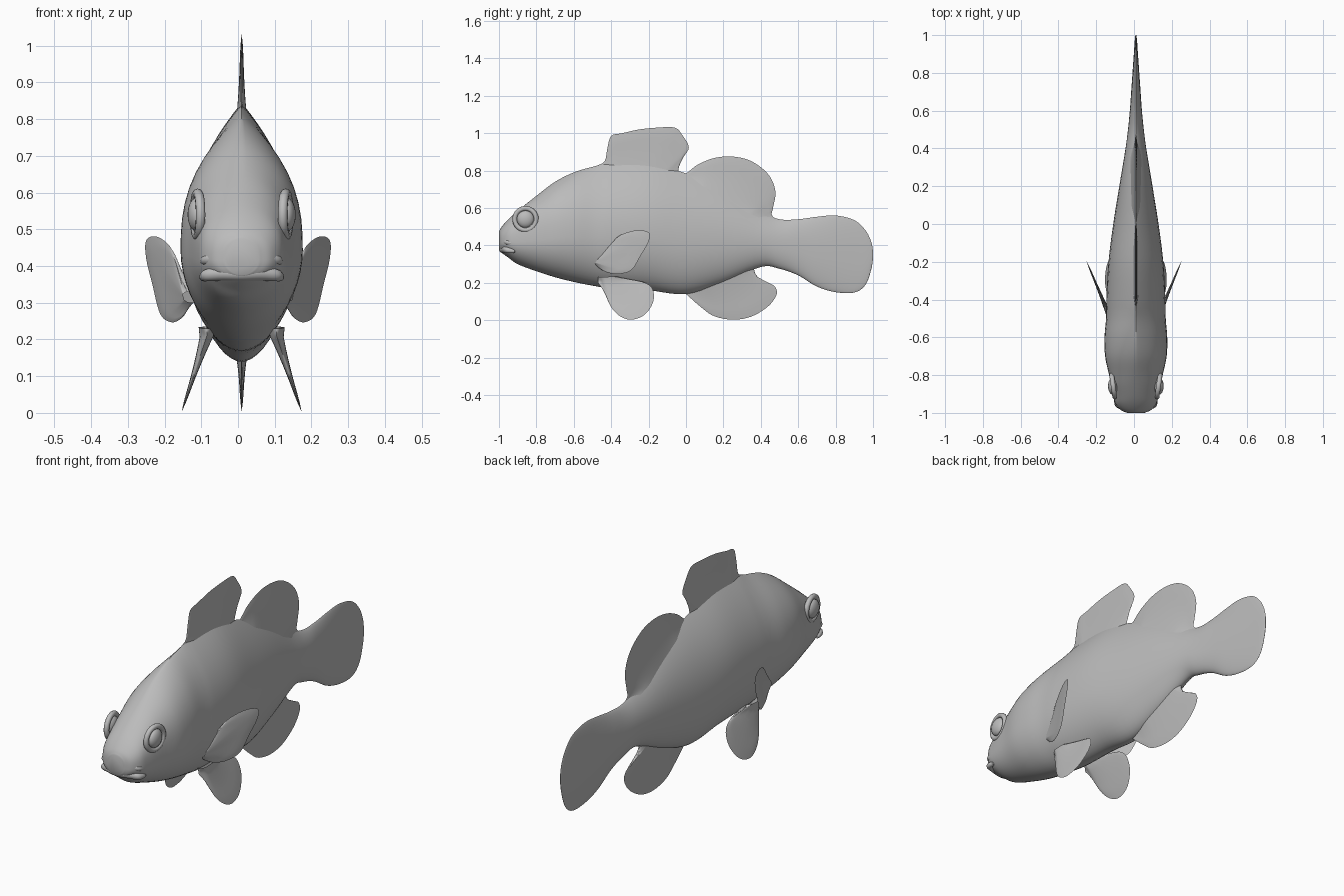
import bpy, bmesh
from math import sin, cos, pi, radians
from mathutils import Vector

if "Cube" in bpy.data.objects:
    bpy.data.objects.remove(bpy.data.objects["Cube"])

MID = 0.01  # the body sits slightly off the centre line

grey = bpy.data.materials.new("plain grey")
grey.use_nodes = True
grey.diffuse_color = (0.5, 0.5, 0.5, 1)
grey.node_tree.nodes["Principled BSDF"].inputs["Base Color"].default_value = grey.diffuse_color


def spline(points, count):
    """Evenly sampled smooth curve through the points."""
    pts = [Vector(p) for p in points]
    pts = [2 * pts[0] - pts[1]] + pts + [2 * pts[-1] - pts[-2]]
    out = []
    for k in range(count + 1):
        s = k / count * (len(pts) - 3)
        i = min(int(s), len(pts) - 4)
        t = s - i
        a, b, c, d = pts[i:i + 4]
        out.append(0.5 * (2 * b + (c - a) * t + (2 * a - 5 * b + 4 * c - d) * t ** 2
                          + (3 * b - a - 3 * c + d) * t ** 3))
    return out


def finish(name, bm, angle=50):
    bmesh.ops.remove_doubles(bm, verts=bm.verts, dist=0.0001)
    bmesh.ops.recalc_face_normals(bm, faces=bm.faces)
    mesh = bpy.data.meshes.new(name)
    bm.to_mesh(mesh)
    bm.free()
    mesh.materials.append(grey)
    obj = bpy.data.objects.new(name, mesh)
    bpy.context.collection.objects.link(obj)
    bpy.ops.object.select_all(action="DESELECT")
    obj.select_set(True)
    bpy.context.view_layer.objects.active = obj
    bpy.ops.object.shade_smooth_by_angle(angle=radians(angle))
    return obj


# Body and tail: y, top, bottom, half width
stations = [
    (-1, .475, .375, .045), (-.985, .50, .36, .08), (-.95, .54, .335, .108),
    (-.9, .585, .30, .122), (-.8, .665, .262, .142), (-.7, .74, .23, .163),
    (-.6, .79, .205, .166), (-.5, .82, .185, .158), (-.4, .84, .17, .156),
    (-.2, .84, .16, .145), (0, .785, .14, .12), (.2, .70, .20, .088),
    (.4, .58, .285, .055), (.5, .54, .275, .042), (.6, .54, .24, .032),
    (.7, .553, .18, .025), (.8, .56, .15, .018), (.9, .535, .148, .011),
    (.96, .48, .19, .007), (.99, .42, .27, .004), (1, .37, .33, .002)]
SIDES = 48
bm = bmesh.new()
rings = []
for y, top, bottom, width in spline(stations, 100):
    centre = bottom + 0.41 * (top - bottom)
    body = min(1, max(0, (y + 0.85) / 0.4))        # blunt head to ridged back
    if y > 0.4:
        body = max(0.5, 1 - (y - 0.4) * 3)
    ring = []
    for k in range(SIDES):
        a = 2 * pi * k / SIDES
        s = sin(a)
        if s > 0:
            half = (1 - s ** (3 - 0.8 * body)) ** (0.55 + 0.45 * body)
            z = centre + s * (top - centre)
        else:
            half = max(0, 1 - s * s) ** 0.55
            z = centre + s * (centre - bottom)
        side = 1 if cos(a) > 0 else -1
        ring.append(bm.verts.new((MID + side * width * half, y, z)))
    rings.append(ring)
for r, q in zip(rings, rings[1:]):
    for k in range(SIDES):
        n = (k + 1) % SIDES
        bm.faces.new((r[k], r[n], q[n], q[k]))
bm.faces.new(rings[0])
bm.faces.new(rings[-1])
finish("body_and_tail", bm)


def fin(name, root, edge, thick, place=lambda y, z: MID, rows=9, cols=48):
    """Blade running from a root line to a curved edge, thinning to its rim."""
    bm = bmesh.new()
    start, end = Vector(root[0]), Vector(root[1])
    outer = spline(edge, cols)
    for side in (1, -1):
        grid = []
        for j in range(rows + 1):
            t = j / rows
            row = []
            for i, tip in enumerate(outer):
                u = i / cols
                p = start.lerp(end, u).lerp(tip, t)
                rim = min(1, 4 * u, 4 * (1 - u), 5 * (1 - t))
                half = max(0, rim) ** 0.5 * (0.004 + thick * (1 - t) ** 2)
                row.append(bm.verts.new((place(*p) + side * half, *p)))
            grid.append(row)
        for low, high in zip(grid, grid[1:]):
            for i in range(cols):
                bm.faces.new((low[i], low[i + 1], high[i + 1], high[i]))
    return finish(name, bm, 70)


# Fins on the centre line
fin("front_dorsal_fin", [(-.46, .79), (-.05, .74)],
    [(-.48, .825), (-.435, .85), (-.42, .92), (-.40, .985), (-.34, 1.0), (-.25, 1.02),
     (-.15, 1.03), (-.06, 1.03), (-.02, .99), (.015, .925), (-.015, .87), (-.04, .81),
     (-.04, .75)], .014)
fin("rear_dorsal_fin", [(-.04, .75), (.47, .51)],
    [(-.04, .785), (0, .785), (.06, .83), (.15, .867), (.25, .875), (.35, .85),
     (.44, .78), (.478, .69), (.465, .60), (.46, .56), (.5, .53)], .025)
fin("anal_fin", [(0, .2), (.38, .32)],
    [(0, .14), (.08, .07), (.15, .022), (.25, .003), (.35, .02), (.44, .075),
     (.485, .14), (.47, .185), (.42, .20), (.375, .24), (.36, .285)], .025)

# Paired fins
for side, label in ((1, "left"), (-1, "right")):
    fin(label + "_pelvic_fin", [(-.47, .23), (-.36, .235)],
        [(-.47, .20), (-.44, .155), (-.40, .07), (-.35, .02), (-.29, .003), (-.22, .03),
         (-.175, .10), (-.18, .17), (-.23, .205), (-.30, .21), (-.37, .225)], .018,
        lambda y, z: MID + side * (.095 + max(0, .21 - z) * .33))
    fin(label + "_pectoral_fin", [(-.49, .30), (-.47, .33)],
        [(-.46, .275), (-.42, .255), (-.36, .247), (-.29, .27), (-.24, .35), (-.20, .42),
         (-.20, .47), (-.27, .48), (-.36, .45), (-.41, .39), (-.46, .335)], .012,
        lambda y, z: side * (.145 + (y + .45) * .42))

    # Eye: a flattened ball inside a raised lid ring
    bm = bmesh.new()
    bmesh.ops.create_uvsphere(bm, u_segments=24, v_segments=14, radius=0.046)
    for v in bm.verts:
        v.co = (MID + side * .122 + v.co.x * .55, -.858 + v.co.y, .54 + v.co.z)
    finish(label + "_eye", bm)
    bpy.ops.mesh.primitive_torus_add(
        major_segments=32, minor_segments=10, major_radius=.058, minor_radius=.013,
        location=(MID + side * .12, -.858, .54), rotation=(0, pi / 2, side * radians(-8)))
    ring = bpy.context.object
    ring.name = label + "_eyelid"
    ring.data.materials.append(grey)
    bpy.ops.object.shade_smooth()


def lip(name, z, radius, front):
    """Tapered tube wrapped round the snout."""
    path = spline([(-.108, -.915, z - .012), (-.095, -.955, z - .005), (-.055, front + .01, z),
                   (0, front, z), (.055, front + .01, z), (.095, -.955, z - .005),
                   (.108, -.915, z - .012)], 30)
    bm = bmesh.new()
    loops = []
    for i, p in enumerate(path):
        r = radius * (0.25 + 0.75 * sin(pi * i / 30) ** 0.5)
        out = Vector((p.x, (p.y + .88), 0)).normalized()
        loops.append([bm.verts.new(p + Vector((MID, 0, 0)) + out * r * cos(a)
                                   + Vector((0, 0, r * sin(a))))
                      for a in [2 * pi * k / 12 for k in range(12)]])
    for r, q in zip(loops, loops[1:]):
        for k in range(12):
            bm.faces.new((r[k], r[k - 1], q[k - 1], q[k]))
    bm.faces.new(loops[0])
    bm.faces.new(loops[-1])
    finish(name, bm)


lip("upper_lip", .422, .018, -.982)
lip("lower_lip", .380, .021, -.979)
